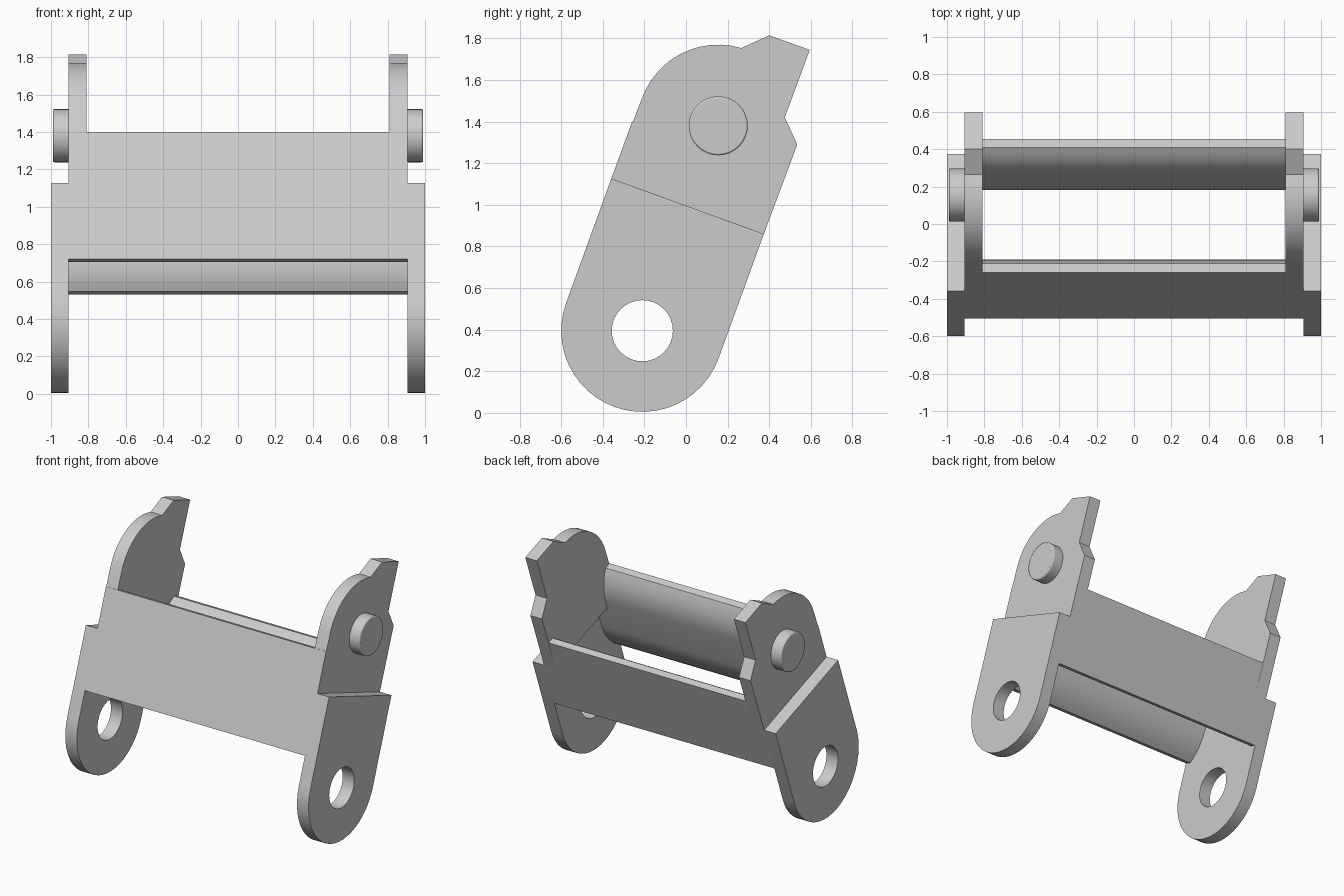
import bpy, bmesh
from math import sin, cos, radians, pi, acos

if "Cube" in bpy.data.objects:
    bpy.data.objects.remove(bpy.data.objects["Cube"])

TILT = radians(20)
HOLE = (-0.21, 0.395)      # lower pivot (y, z)
PIN = (0.155, 1.38)        # upper pivot (y, z)
R = 0.39                   # half width of the link


def tilt(u, v):
    """Link coordinates (u along the link, v towards the back) to (y, z)."""
    return (HOLE[0] + u * sin(TILT) + v * cos(TILT),
            HOLE[1] + u * cos(TILT) - v * sin(TILT))


def arc(c, r, a0, a1, n):
    return [(c[0] + r * cos(radians(a0 + (a1 - a0) * i / n)),
             c[1] + r * sin(radians(a0 + (a1 - a0) * i / n))) for i in range(n + 1)]


def extrude_x(name, loops, x0, x1, mirror=False, bevel=0):
    """Fill (y, z) loops (later ones are holes) and extrude from x0 to x1."""
    bm = bmesh.new()
    edges = []
    for loop in loops:
        vs = [bm.verts.new((x0, y, z)) for y, z in loop]
        edges += [bm.edges.new((vs[i - 1], vs[i])) for i in range(len(vs))]
    if len(loops) > 1:
        bmesh.ops.triangle_fill(bm, edges=edges, use_beauty=True)
    else:
        bm.faces.new(vs)
    ext = bmesh.ops.extrude_face_region(bm, geom=bm.faces[:])
    for v in ext["geom"]:
        if isinstance(v, bmesh.types.BMVert):
            v.co.x = x1
    bmesh.ops.recalc_face_normals(bm, faces=bm.faces[:])
    me = bpy.data.meshes.new(name)
    bm.to_mesh(me)
    bm.free()
    ob = bpy.data.objects.new(name, me)
    bpy.context.collection.objects.link(ob)
    if bevel:
        b = ob.modifiers.new("Bevel", "BEVEL")
        b.width, b.segments, b.limit_method = bevel, 2, "ANGLE"
    if mirror:
        ob.modifiers.new("Mirror", "MIRROR")
    bpy.ops.object.select_all(action="DESELECT")
    ob.select_set(True)
    bpy.context.view_layer.objects.active = ob
    bpy.ops.object.shade_smooth_by_angle(angle=radians(30))
    return ob


def bar_profile(side, u0, f0, f1, u1, t=0.135, lip=0.05, n=6):
    """Flat outer face, short end faces, and an inner face rounded at both ends."""
    def rounded(f, e):
        d, h = abs(e - f), t - lip
        r = (d * d + h * h) / (2 * h)
        a = acos(1 - h / r) if d < r else pi / 2
        s = 1 if e > f else -1
        return [(f + s * d * sin(a * i / n) / sin(a),
                 t - h * (1 - cos(a * i / n)) / (1 - cos(a))) for i in range(n + 1)]
    pts = [(u1, 0), (u0, 0)] + rounded(f0, u0)[::-1] + rounded(f1, u1)
    return [tilt(u, side * (R - d)) for u, d in pts]


STEP = 0.637   # where the outer plates end and the inner plates begin

# Lower outer plates with pivot holes
outer = arc(HOLE, R, 160, 340, 24) + [tilt(STEP, R), tilt(STEP, -R)]
extrude_x("outer_plate", [outer, arc(HOLE, 0.147, 0, 348.75, 31)], 0.905, 1.0, True)

# Upper inner plates with the horn on the back
horn = [(0.40, 1.815), (0.595, 1.745), (0.475, 1.42), (0.535, 1.29)]
inner = [tilt(STEP, R), tilt(STEP, -R)] + arc(PIN, R, 160, 73.5, 12) + horn
extrude_x("inner_plate", [inner], 0.81, 0.905, True)

# Pivot pins standing out from the inner plates
extrude_x("pivot_pin", [arc(PIN, 0.142, 0, 348.75, 31)], 0.90, 0.99, True, 0.008)

# Front and back cross bars, narrower between the inner plates
extrude_x("front_bar", [bar_profile(-1, 0.205, 0.45, 0.69, 0.928)], -0.905, 0.905)
extrude_x("back_bar", [bar_profile(1, 0.286, 0.50, 0.68, 0.873)], -0.905, 0.905)
